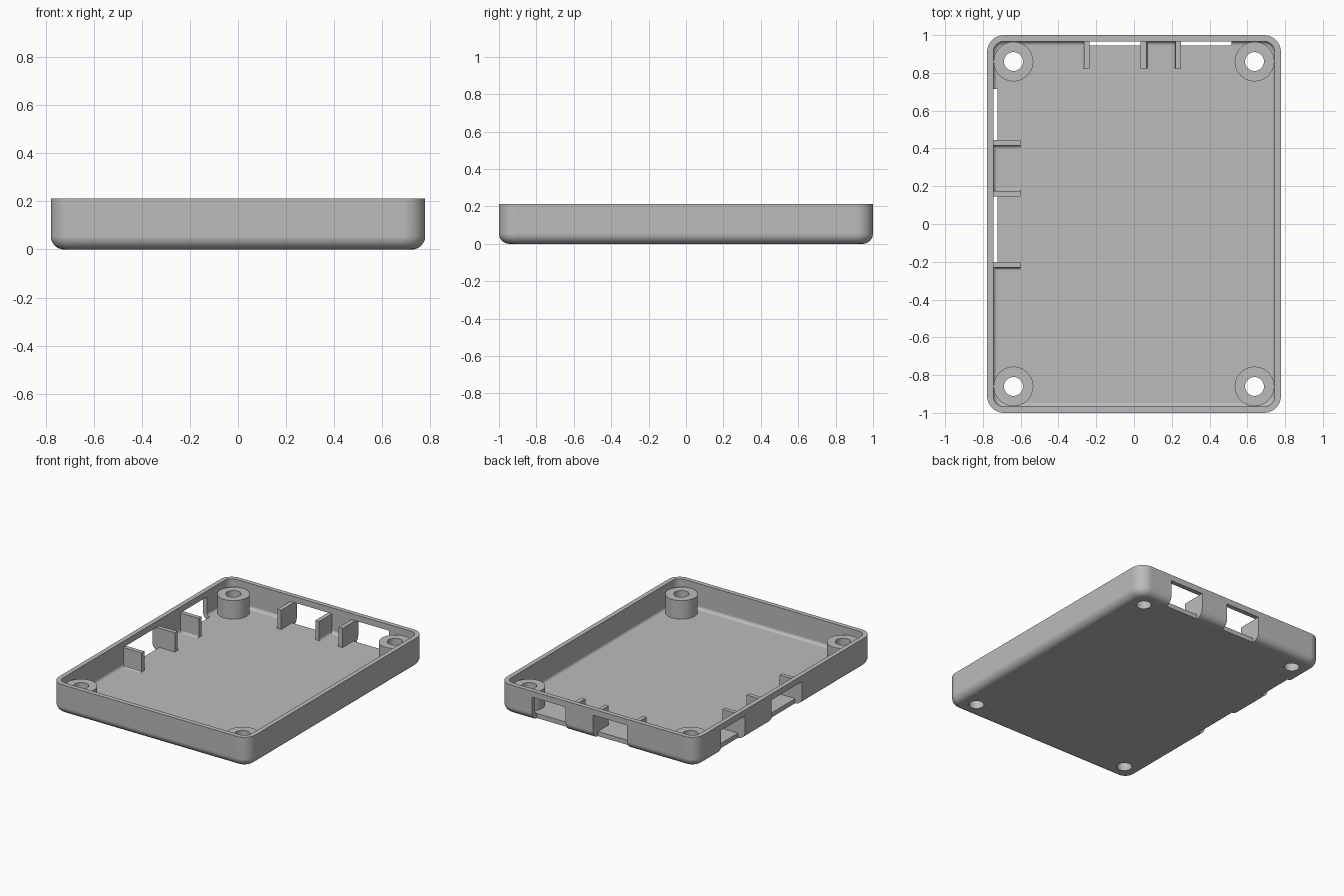
import bpy, bmesh, math
from mathutils import Matrix, Vector

cube = bpy.data.objects.get("Cube")
if cube:
    bpy.data.objects.remove(cube, do_unlink=True)

HX, HY, H = 0.778, 1.0, 0.213      # half width, half depth, height
WALL, EDGE, CORNER = 0.033, 0.055, 0.09
HOLE_R, BOSS_R, BOSS_TOP = 0.05, 0.105, 0.165
RIB_TOP, RIB_T, RIB_LEN = 0.17, 0.03, 0.145

grey = bpy.data.materials.new("plain grey")
grey.use_nodes = True
grey.diffuse_color = (0.5, 0.5, 0.5, 1)
grey.node_tree.nodes["Principled BSDF"].inputs["Base Color"].default_value = (0.5, 0.5, 0.5, 1)


def make(name, bm):
    bmesh.ops.recalc_face_normals(bm, faces=bm.faces)
    me = bpy.data.meshes.new(name)
    bm.to_mesh(me)
    bm.free()
    me.materials.append(grey)
    ob = bpy.data.objects.new(name, me)
    bpy.context.collection.objects.link(ob)
    return ob


def loft(bm, rings, cap=True):
    loops = [[bm.verts.new(p) for p in ring] for ring in rings]
    n = len(loops[0])
    pairs = list(zip(loops, loops[1:])) + ([] if cap else [(loops[-1], loops[0])])
    for a, b in pairs:
        for i in range(n):
            j = (i + 1) % n
            bm.faces.new((a[i], a[j], b[j], b[i]))
    if cap:
        bm.faces.new(loops[0])
        bm.faces.new(loops[-1])


def smooth(ob):
    ob.data.shade_smooth()
    ob.data.set_sharp_from_angle(angle=math.radians(30))
    mod = ob.modifiers.new("even_shading", 'WEIGHTED_NORMAL')
    mod.keep_sharp = True


def rounded_ring(inset, z, steps=10):
    r = CORNER - inset
    pts = []
    for k, (sx, sy) in enumerate(((1, 1), (-1, 1), (-1, -1), (1, -1))):
        for i in range(steps + 1):
            a = math.pi / 2 * (k + i / steps)
            pts.append((sx * (HX - CORNER) + r * math.cos(a),
                        sy * (HY - CORNER) + r * math.sin(a), z))
    return pts


def circle(x, y, r, z, n=48):
    return [(x + r * math.cos(math.tau * i / n), y + r * math.sin(math.tau * i / n), z)
            for i in range(n)]


# Tray: rounded outer edge, rim, and a matching inner fillet down to the floor
def fillet(offset, radius, z0, steps=6):
    arc = [math.pi / 2 * i / steps for i in range(steps + 1)]
    return [(offset + radius * (1 - math.sin(a)), z0 + radius * (1 - math.cos(a))) for a in arc]


profile = fillet(0, EDGE, 0) + [(0, H), (WALL, H)]
profile += reversed(fillet(WALL, EDGE - WALL, WALL))
bm = bmesh.new()
loft(bm, [rounded_ring(d, z) for d, z in profile])
tray = make("tray", bm)

# Port openings and screw holes
back_ports = ((-0.235, 0.035), (0.25, 0.515))
side_ports = ((0.445, 0.715), (-0.2, 0.145))
boxes = [((a, b), (HY - EDGE, HY + 0.1)) for a, b in back_ports]
boxes += [((-HX - 0.1, -HX + EDGE), (a, b)) for a, b in side_ports]
corners = [(sx * 0.638, sy * 0.86) for sx in (-1, 1) for sy in (-1, 1)]
bm = bmesh.new()
for (x0, x1), (y0, y1) in boxes:
    mat = Matrix.Translation(((x0 + x1) / 2, (y0 + y1) / 2, RIB_TOP / 2 - 0.05))
    mat = mat @ Matrix.Diagonal((x1 - x0, y1 - y0, RIB_TOP + 0.1, 1))
    bmesh.ops.create_cube(bm, size=1, matrix=mat)
for x, y in corners:
    loft(bm, [circle(x, y, HOLE_R, z) for z in (-0.1, 0.1)])
cutter = make("opening_cutter", bm)
cutter.hide_render = True
cut = tray.modifiers.new("openings", 'BOOLEAN')
cut.object = cutter
cut.solver = 'EXACT'
bpy.context.view_layer.objects.active = tray
bpy.ops.object.modifier_apply(modifier=cut.name)
bpy.data.objects.remove(cutter, do_unlink=True)
smooth(tray)

# Screw bosses
for i, (x, y) in enumerate(corners):
    bm = bmesh.new()
    loft(bm, [circle(x, y, r, z) for r, z in (
        (HOLE_R, 0.02), (BOSS_R, 0.02), (BOSS_R, BOSS_TOP), (HOLE_R, BOSS_TOP))], cap=False)
    smooth(make(f"screw_boss_{i + 1}", bm))


# Ribs beside the openings, each with a small foot on the side away from the opening
def rib(name, edge, side, on_back):
    low, foot = WALL - 0.01, 0.014
    section = [(0, low), (0, RIB_TOP), (RIB_T, RIB_TOP), (RIB_T, WALL + foot)]
    section += [(RIB_T + foot * (1 - math.cos(a)), WALL + foot * (1 - math.sin(a)))
                for a in (math.pi / 6, math.pi / 3, math.pi / 2)]
    section.append((RIB_T + foot, low))
    reach = (HY if on_back else HX) - WALL
    rings = []
    for d in (reach + 0.01, reach - RIB_LEN):
        rings.append([Vector((edge + side * t, d, z)) if on_back
                      else Vector((-d, edge + side * t, z)) for t, z in section])
    bm = bmesh.new()
    loft(bm, rings)
    smooth(make(name, bm))


for i, (edge, side) in enumerate(((-0.235, -1), (0.035, 1), (0.25, -1))):
    rib(f"back_rib_{i + 1}", edge, side, True)
for i, (edge, side) in enumerate(((0.445, -1), (0.145, 1), (-0.2, -1))):
    rib(f"side_rib_{i + 1}", edge, side, False)
